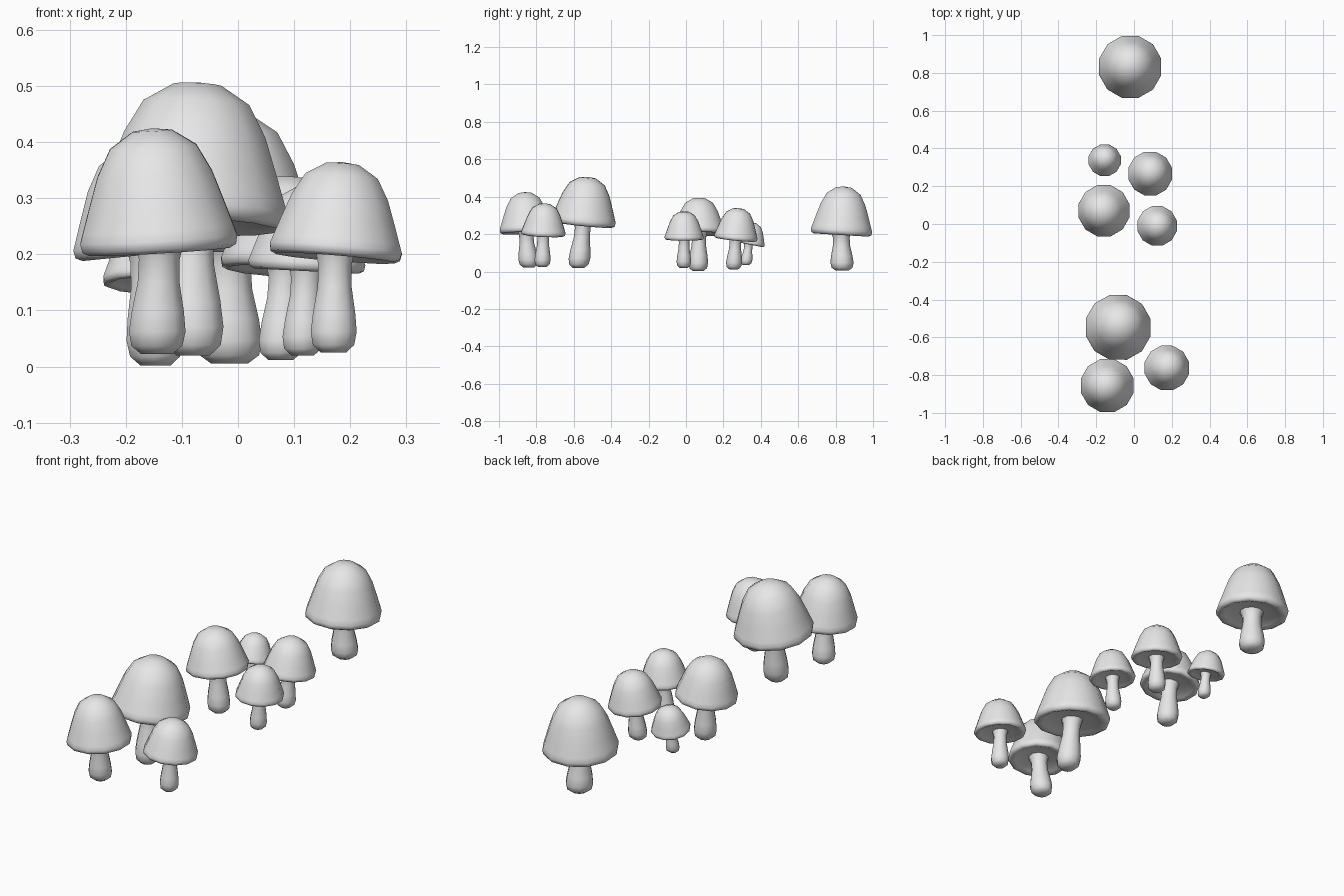
import bpy, bmesh, math
from mathutils import Matrix, Vector

if "Cube" in bpy.data.objects:
    bpy.data.objects.remove(bpy.data.objects["Cube"], do_unlink=True)

grey = bpy.data.materials.new("plain_grey")
grey.use_nodes = True
grey.diffuse_color = (0.8, 0.8, 0.8, 1)
grey.node_tree.nodes["Principled BSDF"].inputs["Base Color"].default_value = (0.8, 0.8, 0.8, 1)

# Cap: crown, rolled rim, hollow underside (radius and height as fractions)
CAP = [(0, 1), (0.25, 0.98), (0.55, 0.85), (0.73, 0.63), (0.86, 0.38), (0.96, 0.18),
       (1, 0.1), (0.98, 0.03), (0.89, 0), (0.76, 0.035), (0.55, 0.07), (0.2, 0.08)]
# Stem: rounded foot, narrow neck, flare under the cap
STEM = [(0, 0), (0.55, 0), (0.9, 0.08), (1, 0.22), (0.92, 0.42),
        (0.74, 0.7), (0.72, 0.92), (0.82, 1.04), (0.95, 1.14)]


def lathe(name, profile, radius, height, sides, lean=Vector((0, 0, 0))):
    """Revolve a profile; a profile point on the axis becomes a pole."""
    bm = bmesh.new()
    rings = []
    for r, h in profile:
        centre = Vector((0, 0, h * height)) + lean * h
        count = sides if r > 0 else 1
        rings.append([bm.verts.new(centre + Vector((
            r * radius * math.cos(math.tau * (i + 0.5) / sides),
            r * radius * math.sin(math.tau * (i + 0.5) / sides), 0)))
            for i in range(count)])
    for a, b in zip(rings, rings[1:]):
        for i in range(sides):
            j = (i + 1) % sides
            corners = [a[i % len(a)], a[j % len(a)], b[j % len(b)], b[i % len(b)]]
            bm.faces.new(list(dict.fromkeys(corners)))
    bmesh.ops.recalc_face_normals(bm, faces=bm.faces)
    if name.endswith("cap") and rings[0][0].normal.z < 0 and rings[0][0].link_faces[0].normal.z < 0:
        bmesh.ops.reverse_faces(bm, faces=bm.faces)
    for f in bm.faces:
        f.smooth = True
    mesh = bpy.data.meshes.new(name)
    bm.to_mesh(mesh)
    bm.free()
    mesh.materials.append(grey)
    obj = bpy.data.objects.new(name, mesh)
    bpy.context.collection.objects.link(obj)
    return obj


def mushroom(name, x, y, rim, top, radius, foot, foot_radius, tilt):
    """rim and top are cap heights; foot is the stem's lowest point."""
    cap = lathe(name + "_cap", CAP, radius, top - rim, 12)
    cap.matrix_world = (Matrix.Translation((x, y, rim))
                        @ Matrix.Rotation(tilt[0], 4, "X") @ Matrix.Rotation(tilt[1], 4, "Y"))
    fx, fy, fz = foot
    stem = lathe(name + "_stem", STEM, foot_radius, rim - fz, 10, Vector((x - fx, y - fy, 0)))
    stem.location = foot


# Back mushroom
mushroom("back", -0.02, 0.83, 0.195, 0.455, 0.17, (-0.015, 0.835, 0.005), 0.062, (-0.06, 0))
# Middle cluster
mushroom("middle_small", -0.155, 0.335, 0.145, 0.265, 0.088, (-0.155, 0.32, 0.035), 0.031, (-0.2, 0))
mushroom("middle_rear", 0.085, 0.265, 0.17, 0.34, 0.12, (0.076, 0.255, 0.012), 0.043, (-0.1, 0.05))
mushroom("middle_large", -0.157, 0.07, 0.2, 0.395, 0.14, (-0.147, 0.065, 0.002), 0.052, (0, -0.1))
mushroom("middle_front", 0.122, -0.01, 0.17, 0.322, 0.108, (0.115, -0.012, 0.02), 0.039, (0, 0.05))
# Front cluster
mushroom("front_large", -0.085, -0.55, 0.25, 0.508, 0.178, (-0.08, -0.575, 0.02), 0.058, (-0.1, 0.05))
mushroom("front_right", -0.14, -0.855, 0.205, 0.425, 0.145, (-0.145, -0.84, 0.022), 0.053, (0.03, -0.06))
mushroom("front_left", 0.173, -0.763, 0.193, 0.365, 0.122, (0.17, -0.768, 0.025), 0.043, (-0.05, 0.08))
